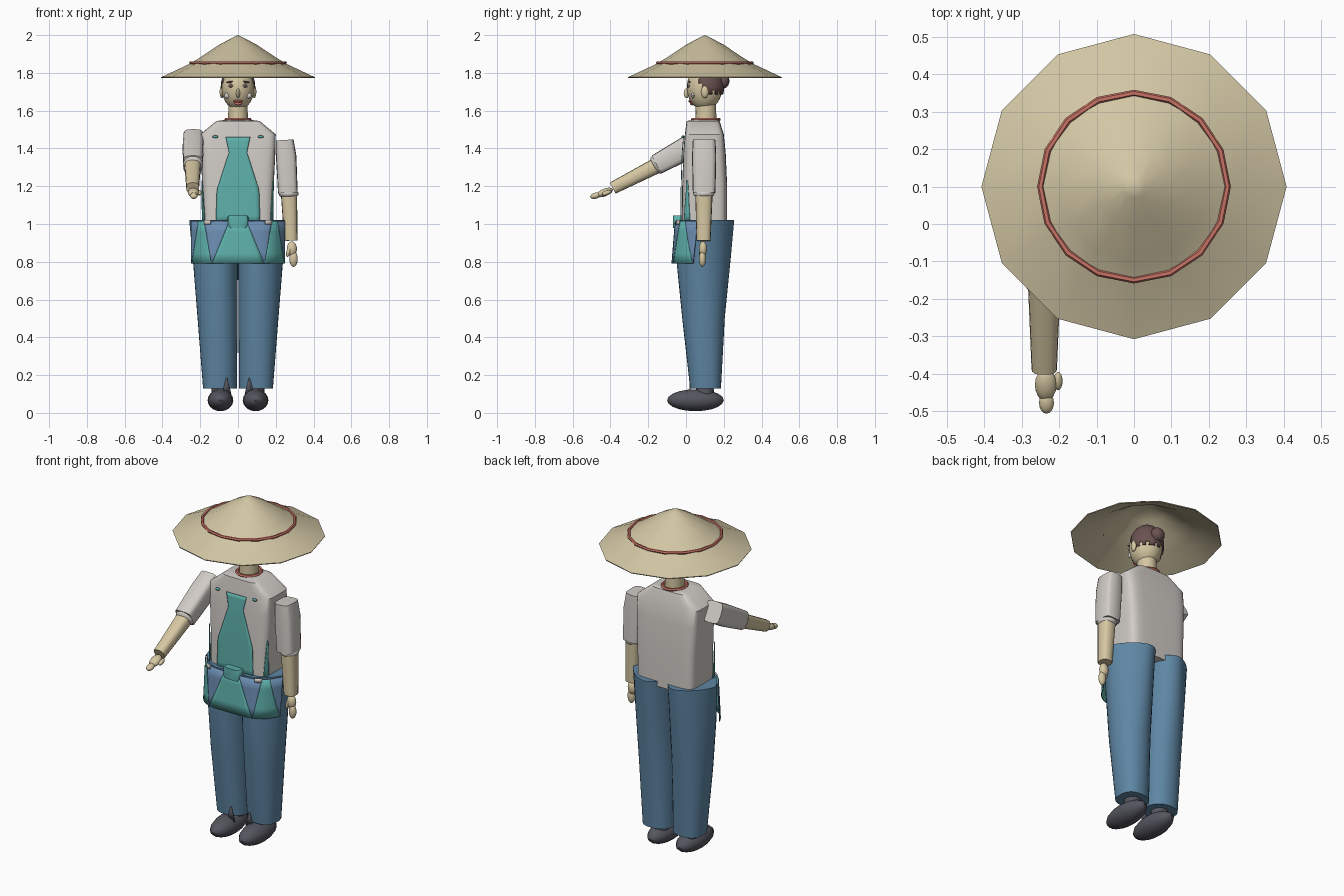
import bpy, bmesh, math
from mathutils import Vector, Matrix

if "Cube" in bpy.data.objects:
    bpy.data.objects.remove(bpy.data.objects["Cube"])


def mat(name, rgb):
    m = bpy.data.materials.new(name)
    lin = [(c / 255 / 12.92 if c < 11 else ((c / 255 + 0.055) / 1.055) ** 2.4) for c in rgb]
    m.diffuse_color = (*lin, 1)
    m.use_nodes = True
    m.node_tree.nodes["Principled BSDF"].inputs["Base Color"].default_value = m.diffuse_color
    return m


STRAW = mat("straw", (210, 198, 164))
SKIN = mat("skin", (214, 199, 162))
SHIRT = mat("shirt_grey", (208, 203, 198))
TEAL = mat("teal", (94, 176, 171))
SLATE = mat("slate_blue", (106, 140, 176))
DENIM = mat("trouser_blue", (94, 134, 164))
SHOE = mat("shoe_grey", (84, 85, 94))
HAIR = mat("hair_brown", (106, 82, 80))
RED = mat("red", (202, 116, 102))


def finish(name, bm, m):
    bmesh.ops.remove_doubles(bm, verts=bm.verts, dist=1e-5)
    me = bpy.data.meshes.new(name)
    bm.to_mesh(me)
    bm.free()
    me.materials.append(m)
    ob = bpy.data.objects.new(name, me)
    bpy.context.collection.objects.link(ob)
    return ob


def loft(name, rings, m, close=False):
    """Skin over rings of points; ends capped, or joined when close is set."""
    bm = bmesh.new()
    vs = [[bm.verts.new(p) for p in r] for r in rings]
    n = len(vs[0])
    pairs = list(zip(vs, vs[1:])) + ([(vs[-1], vs[0])] if close else [])
    for a, b in pairs:
        for i in range(n):
            bm.faces.new((a[i], a[(i + 1) % n], b[(i + 1) % n], b[i]))
    if not close:
        bm.faces.new(vs[0])
        bm.faces.new(vs[-1])
    bmesh.ops.remove_doubles(bm, verts=bm.verts, dist=1e-5)
    bmesh.ops.recalc_face_normals(bm, faces=bm.faces)
    return finish(name, bm, m)


def unit(i, n, p):
    """Point i of n on a rounded square of exponent p."""
    c, s = math.cos(2 * math.pi * i / n), math.sin(2 * math.pi * i / n)
    return math.copysign(abs(c) ** (2 / p), c), math.copysign(abs(s) ** (2 / p), s)


def ring(z, cx, hx, y0, y1, p, n=40):
    return [(cx + hx * u, (y0 + y1) / 2 + (y1 - y0) / 2 * v, z) for u, v in (unit(i, n, p) for i in range(n))]


def leg_ring(s, z, inner, apex, outer, y0, y1, p, n=32):
    """Leg section: round towards the other leg, tapering outwards."""
    pts = []
    for i in range(n):
        out = math.cos(2 * math.pi * i / n) > 0
        u, v = unit(i, n, p if out else 2.1)
        x = apex + u * (outer - apex if out else apex - inner)
        pts.append((s * x, (y0 + y1) / 2 + (y1 - y0) / 2 * v, z))
    return pts


def ball(name, c, r, m, pitch=0, roll=0, seg=16):
    bm = bmesh.new()
    bmesh.ops.create_uvsphere(bm, u_segments=seg, v_segments=seg * 5 // 8, radius=1)
    M = (Matrix.Translation(c) @ Matrix.Rotation(math.radians(pitch), 4, 'X')
         @ Matrix.Rotation(math.radians(roll), 4, 'Y') @ Matrix.Diagonal((*r, 1)))
    bmesh.ops.transform(bm, matrix=M, verts=bm.verts)
    return finish(name, bm, m)


def limb(name, stations, m, n=16, p=2):
    """Tube along stations of (centre, radius across x, radius across depth)."""
    axis = (Vector(stations[-1][0]) - Vector(stations[0][0])).normalized()
    u = (Vector((1, 0, 0)) - axis * axis.x).normalized()
    v = axis.cross(u)
    return loft(name, [[Vector(c) + u * ru * a + v * rv * b for a, b in (unit(i, n, p) for i in range(n))]
                       for c, ru, rv in stations], m)


def sheet(name, rows, yfun, m, cols=10, sub=4):
    """Thin plate through rows of (z, x0, x1), draped on y = yfun(x, z)."""
    bm = bmesh.new()
    grid = []
    for k, (a, b) in enumerate(zip(rows, rows[1:])):
        for s in range(sub + (k == len(rows) - 2)):
            z, x0, x1 = (p + (q - p) * s / sub for p, q in zip(a, b))
            xs = [x0 + (x1 - x0) * i / cols for i in range(cols + 1)]
            grid.append([bm.verts.new((x, yfun(x, z), z)) for x in xs])
    for a, b in zip(grid, grid[1:]):
        for i in range(cols):
            bm.faces.new((a[i], a[i + 1], b[i + 1], b[i]))
    bmesh.ops.dissolve_degenerate(bm, dist=1e-5, edges=bm.edges)
    ob = finish(name, bm, m)
    ob.modifiers.new("thickness", 'SOLIDIFY').thickness = 0.004
    return ob


def torus(name, c, R, r, m, n, sy=1):
    rings = []
    for i in range(n):
        a = 2 * math.pi * i / n
        rings.append([(c[0] + (R + r * math.cos(b)) * math.cos(a),
                       c[1] + sy * (R + r * math.cos(b)) * math.sin(a), c[2] + r * math.sin(b))
                      for b in (math.pi * k / 3 for k in range(6))])
    return loft(name, rings, m, close=True)


# Straw hat with red band
hat = [(0, 2.0), (.03, 1.986), (.1, 1.949), (.2, 1.882), (.26, 1.846), (.39, 1.785), (.408, 1.777),
       (.406, 1.772), (.26, 1.836), (.2, 1.871), (.1, 1.938), (0, 1.988)]
loft("hat", [[(r * math.cos(math.pi * i / 6), .1 + r * math.sin(math.pi * i / 6), z)
              for i in range(12)] for r, z in hat], STRAW, close=True)
torus("hat_band", (0, .1, 1.853), .25, .009, RED, 16)

# Torso: (z, half width, front y, back y)
TORSO = [(.99, .184, -.022, .218), (1.2, .189, -.02, .218), (1.38, .198, -.014, .21),
         (1.475, .2, -.006, .2), (1.545, .115, .003, .178), (1.552, .06, .04, .16)]
P = 6
loft("shirt", [ring(z, 0, hx, a, b, P) for z, hx, a, b in TORSO], SHIRT)


def chest(x, z):
    for a, b in zip(TORSO, TORSO[1:]):
        if z <= b[0]:
            break
    t = (z - a[0]) / (b[0] - a[0])
    hx, y0, y1 = (p + (q - p) * t for p, q in zip(a[1:], b[1:]))
    k = max(0, 1 - (abs(x) / (hx + .004)) ** P) ** (1 / P)
    return (y0 + y1) / 2 - ((y1 - y0) / 2 + .008) * k


def skirt_y(x, z):
    t = (z - .79) / .225
    return -.077 + .018 * t + .12 * min(1, abs(x) / .25) ** 4.5


# Apron bib, side slivers, buttons and shirt hem tabs
sheet("apron_bib", [(1.0, -.118, .118), (1.18, -.112, .112), (1.38, -.048, .048), (1.46, -.065, .065)],
      chest, TEAL)
for s in (-1, 1):
    sheet("apron_side", [(1.0, s * .172, s * .187), (1.23, s * .188, s * .19)], chest, TEAL, cols=6)
    ball("button", (s * .12, chest(.12, 1.46) - .002, 1.462), (.015, .007, .008), TEAL, seg=8)
    sheet("hem_tab", [(.998, s * .163 - .018, s * .163 + .018), (1.022, s * .163 - .018, s * .163 + .018)],
          lambda x, z: skirt_y(x, z) - .005, SHIRT, cols=3, sub=1)

# Apron skirt: teal panels with slate wedges between, and the waist knot
sheet("apron_skirt_front", [(.79, -.14, .14), (1.015, -.045, .045)], skirt_y, TEAL)
for s in (-1, 1):
    for name, b0, b1, t0, t1, m in (("skirt_wedge", .139, .141, .045, .18, SLATE),
                                    ("skirt_side", .14, .248, .18, .21, TEAL),
                                    ("skirt_edge", .246, .248, .21, .25, SLATE)):
        lo, hi = sorted((s * b0, s * b1)), sorted((s * t0, s * t1))
        sheet(name, [(.79, *lo), (1.015, *hi)], skirt_y, m)
loft("waist_knot", [ring(z, 0, hx, -.07, .0, 5, 16) for z, hx in
                    ((.98, .045), (.995, .055), (1.035, .055), (1.045, .048))], TEAL)

# Trousers and shoes
LEG = [(.13, .006, .1, .185, .022, .185, 2.5), (.5, .002, .105, .214, -.02, .205, 2.1),
       (.8, .001, .105, .238, -.05, .235, 1.75), (1.02, .001, .1, .258, -.052, .255, 1.5)]
for s in (-1, 1):
    loft("trouser_leg", [leg_ring(s, *r) for r in LEG], DENIM)
    ball("shoe", (s * .093, .05, .067), (.068, .15, .058), SHOE)
    limb("ankle", [((s * .093, .1, .08), .05, .05), ((s * .093, .1, .15), .045, .045)], SHOE)
    sheet("shoe_tongue", [(.1, s * .06 - .025, s * .06 + .025), (.185, s * .06 - .003, s * .06 + .003)],
          lambda x, z: .019, SHOE, cols=2, sub=1)

# Lowered arm
limb("left_sleeve", [((.247, .096, 1.445), .047, .06), ((.255, .096, 1.36), .054, .064),
                     ((.264, .096, 1.165), .052, .06)], SHIRT, p=4)
ball("left_cuff", (.268, .095, 1.16), (.053, .056, .026), SHIRT)
limb("left_forearm", [((.27, .095, 1.16), .043, .046), ((.28, .093, .912), .035, .037)], SKIN, p=2.6)
ball("left_palm", (.285, .09, .868), (.027, .022, .04), SKIN)
ball("left_fingers", (.294, .087, .815), (.022, .018, .042), SKIN)
ball("left_thumb", (.268, .08, .855), (.011, .012, .03), SKIN, roll=15)

# Raised arm reaching forward
limb("right_sleeve", [((-.236, .088, 1.45), .054, .06), ((-.238, 0, 1.4), .056, .062),
                      ((-.238, -.155, 1.315), .052, .054)], SHIRT, p=4)
ball("right_cuff", (-.238, -.155, 1.313), (.054, .026, .052), SHIRT, pitch=30)
limb("right_forearm", [((-.24, -.15, 1.312), .044, .042), ((-.24, -.388, 1.19), .034, .033)], SKIN, p=2.6)
ball("right_palm", (-.236, -.43, 1.167), (.029, .046, .02), SKIN, pitch=22)
ball("right_fingers", (-.234, -.478, 1.15), (.02, .03, .016), SKIN, pitch=15)
ball("right_thumb", (-.203, -.42, 1.165), (.012, .026, .012), SKIN, pitch=20)

# Neck, collar and head
limb("neck", [((0, .105, 1.53), .053, .056), ((0, .105, 1.66), .05, .054)], SKIN)
torus("collar", (0, .105, 1.553), .063, .009, RED, 16, 1.1)
HC, HR = Vector((0, .098, 1.722)), Vector((.087, .094, .118))
ball("head", HC, HR, SKIN, seg=24)


def face_y(x, z):
    return HC.y - HR.y * math.sqrt(max(0, 1 - (x / HR.x) ** 2 - ((z - HC.z) / HR.z) ** 2))


# Face
ball("nose", (0, .002, 1.692), (.011, .014, .026), SKIN, seg=10)
ball("upper_lip", (0, face_y(0, 1.65), 1.65), (.027, .011, .008), RED, seg=10)
ball("lower_lip", (0, face_y(0, 1.638), 1.638), (.023, .011, .01), RED, seg=10)
for s in (-1, 1):
    ball("eye_white", (s * .038, face_y(.038, 1.732), 1.732), (.017, .006, .009), SHIRT, seg=10)
    ball("iris", (s * .038, face_y(.038, 1.732) - .003, 1.732), (.01, .006, .009), HAIR, seg=10)
    ball("eyebrow", (s * .04, face_y(.04, 1.752), 1.752), (.022, .006, .005), HAIR, roll=s * 10, seg=8)
    ball("cheek", (s * .058, face_y(.058, 1.68), 1.68), (.015, .009, .015), SHIRT, seg=10)
    ball("ear", (s * .086, .1, 1.7), (.012, .02, .034), SKIN, seg=10)

# Hair: cap cut from a larger head, with a ragged lower edge and a bun
hair = ball("hair", HC + Vector((0, .005, .003)), HR * 1.05, HAIR, seg=32)
bm = bmesh.new()
bm.from_mesh(hair.data)
drop = []
for f in bm.faces:
    c = f.calc_center_median()
    lock = .015 * math.sin(14 * math.atan2(c.x, c.y - HC.y))
    if not (c.z > 1.79 or (c.z > 1.695 + lock and c.y > .1 - (c.z - 1.7) * .5)):
        drop.append(f)
bmesh.ops.delete(bm, geom=drop, context='FACES')
bm.to_mesh(hair.data)
bm.free()
hair.modifiers.new("thickness", 'SOLIDIFY').thickness = 0.006
ball("hair_bun", (0, .196, 1.757), (.04, .034, .04), HAIR)

# Smooth shading with crisp edges
for ob in bpy.data.objects:
    ob.select_set(True)
bpy.context.view_layer.objects.active = hair
bpy.ops.object.shade_smooth_by_angle(angle=math.radians(40))
